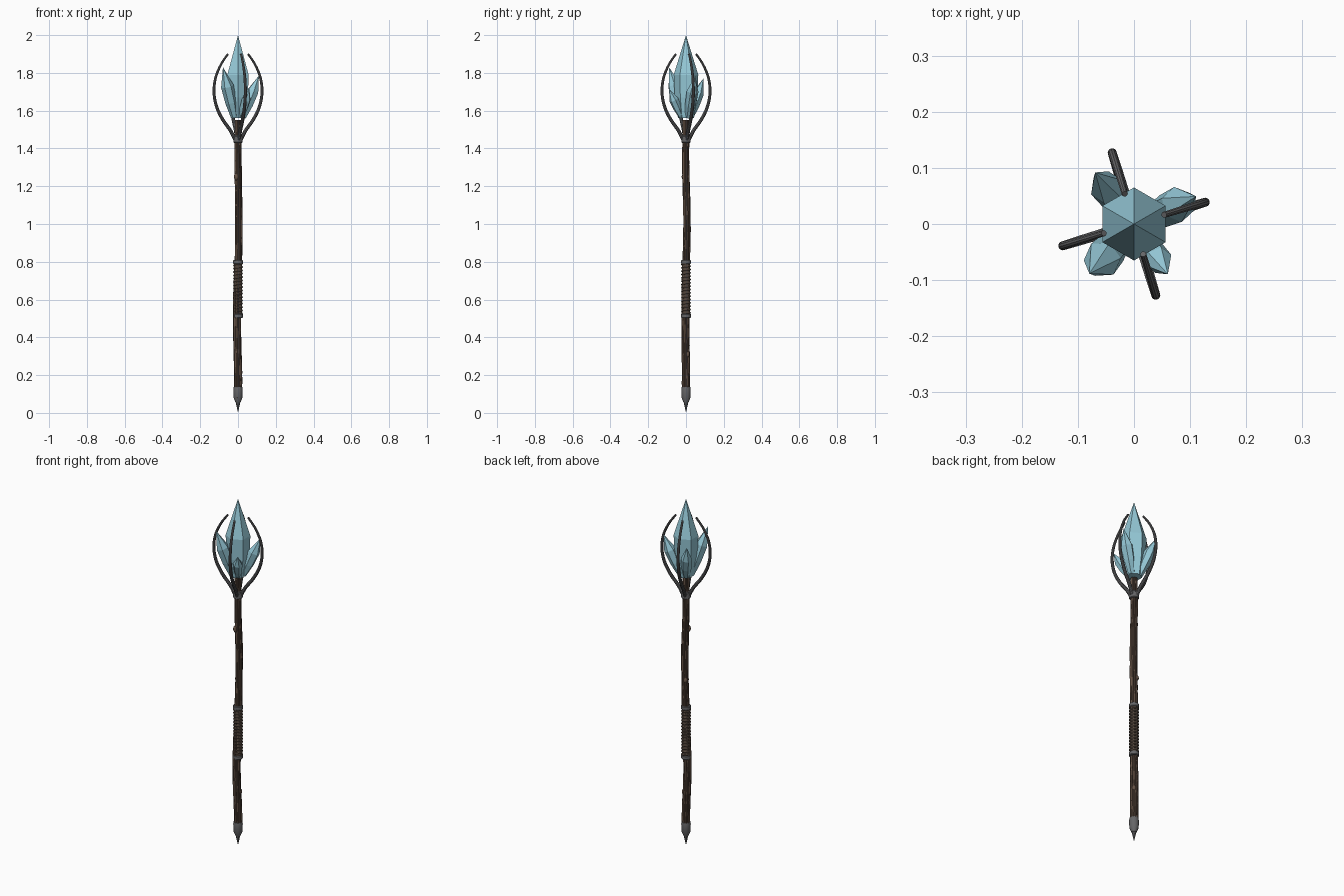
import bpy, bmesh, math, random
from mathutils import Vector

if "Cube" in bpy.data.objects:
    bpy.data.objects.remove(bpy.data.objects["Cube"])

random.seed(4)

def material(name, rgb):
    m = bpy.data.materials.new(name)
    m.diffuse_color = (*rgb, 1)
    m.use_nodes = True
    m.node_tree.nodes["Principled BSDF"].inputs["Base Color"].default_value = m.diffuse_color
    return m

WOOD = material("brown wood", (0.13, 0.085, 0.06))
GROOVE = material("dark bark groove", (0.06, 0.038, 0.028))
LEATHER = material("dark leather", (0.085, 0.06, 0.045))
IRON = material("grey iron", (0.13, 0.13, 0.135))
CRYSTAL = material("pale blue crystal", (0.30, 0.58, 0.68))

def skin(name, rings, mats, smooth=True, pick=None):
    """Skin a list of vertex rings; a ring of one point makes a tip."""
    bm = bmesh.new()
    vs = [[bm.verts.new(p) for p in ring] for ring in rings]
    n = max(len(r) for r in rings)
    for i, (a, b) in enumerate(zip(vs, vs[1:])):
        for j in range(n):
            k = (j + 1) % n
            if len(b) == 1:
                f = bm.faces.new((a[j], a[k], b[0]))
            elif len(a) == 1:
                f = bm.faces.new((a[0], b[k], b[j]))
            else:
                f = bm.faces.new((a[j], a[k], b[k], b[j]))
            if pick:
                f.material_index = pick(i, j)
    for r in (vs[0], vs[-1]):
        if len(r) > 2:
            bm.faces.new(r)
    bmesh.ops.recalc_face_normals(bm, faces=bm.faces)
    me = bpy.data.meshes.new(name)
    bm.to_mesh(me)
    bm.free()
    for m in mats:
        me.materials.append(m)
    ob = bpy.data.objects.new(name, me)
    bpy.context.collection.objects.link(ob)
    if smooth:
        bpy.ops.object.select_all(action='DESELECT')
        ob.select_set(True)
        bpy.context.view_layer.objects.active = ob
        bpy.ops.object.shade_smooth_by_angle(angle=math.radians(35))
    return ob

def ring(c, u, v, r, n, start=0.0):
    if r == 0:
        return [Vector(c)]
    return [Vector(c) + r * (math.cos(t) * u + math.sin(t) * v)
            for t in (start + 2 * math.pi * j / n for j in range(n))]

X, Y = Vector((1, 0, 0)), Vector((0, 1, 0))

def lathe(name, profile, mat, n=20, smooth=True, start=0.0, c=(0, 0)):
    return skin(name, [ring((*c, z), X, Y, r, n, start) for r, z in profile], [mat], smooth)

def tube(name, pts, radii, mat, n=8):
    rings = []
    for i, p in enumerate(pts):
        d = (pts[min(i + 1, len(pts) - 1)] - pts[max(i - 1, 0)]).normalized()
        ref = Vector((0, 0, 1)) if abs(d.z) < 0.5 else Vector((-p.y, p.x, 0)).normalized()
        u = ref.cross(d).normalized()
        rings.append(ring(p, u, d.cross(u), radii[i], n))
    return skin(name, rings, [mat])

def smooth_path(keys, steps):
    """Catmull-Rom through the keys."""
    k = [2 * keys[0] - keys[1]] + keys + [2 * keys[-1] - keys[-2]]
    out = []
    for i in range(1, len(k) - 2):
        a, b, c, d = k[i - 1:i + 3]
        for s in range(steps):
            t = s / steps
            out.append(0.5 * (2 * b + (c - a) * t + (2 * a - 5 * b + 4 * c - d) * t * t
                              + (3 * b - a - 3 * c + d) * t ** 3))
    return out + [keys[-1]]

# Gnarled shaft with lengthwise bark grooves
def sway(z):
    w = max(0.0, min(1, (z - 0.1) / 0.2, (1.45 - z) / 0.2))
    return Vector((0.005 * math.sin(5.5 * z - 4.2) * w, 0.004 * math.sin(6 * z - 4.5) * w, z))

SIDES, ROWS = 24, 75
rings = []
for i in range(ROWS + 1):
    z = 0.08 + 1.47 * i / ROWS
    r0 = 0.0215 - 0.0025 * z
    c, pts = sway(z), []
    for j in range(SIDES):
        t = 2 * math.pi * j / SIDES
        r = r0 + (-0.0025 if j % 3 == 0 else 0.0008) + 0.0012 * math.sin(3 * t + 9 * z) \
            + random.uniform(-0.0006, 0.0006)
        a = t + 0.25 * math.sin(4 * z)
        pts.append(c + r * Vector((math.cos(a), math.sin(a), 0)))
    rings.append(pts)
skin("shaft", rings, [WOOD, GROOVE],
     pick=lambda i, j: 1 if j % 3 == 0 and (i // 6 + j) % 4 else 0)

# Knots on the shaft
for i, (z, ang, r) in enumerate([(1.25, 225, 0.013), (0.31, 45, 0.011), (0.96, 135, 0.011)]):
    t = math.radians(ang)
    c = sway(z) + 0.015 * Vector((math.cos(t), math.sin(t), 0))
    lathe(f"knot_{i + 1}", [(r * math.sin(s * math.pi / 8), z - 1.5 * r * math.cos(s * math.pi / 8))
                            if 0 < s < 8 else (0, z + (1.5 * r if s else -1.5 * r))
                            for s in range(9)], WOOD, 12, c=(c.x, c.y))

# Leather grip: core and wound cord
lathe("grip_core", [(0.021, 0.51), (0.021, 0.80)], LEATHER)
TURNS, PER = 15, 20
cord = []
for i in range(TURNS * PER + 1):
    t = 2 * math.pi * i / PER
    cord.append(Vector((0.0205 * math.cos(t), 0.0205 * math.sin(t), 0.525 + 0.265 * i / (TURNS * PER))))
tube("grip_cord", cord, [0.0055] * len(cord), LEATHER, 6)

# Iron bands around the grip and the collar under the head
def band(name, z0, z1, r):
    b = 0.003
    lathe(name, [(r - b, z0), (r, z0 + b), (r, z1 - b), (r - b, z1)], IRON)

band("grip_band_lower", 0.503, 0.525, 0.026)
band("grip_band_upper", 0.788, 0.81, 0.026)
band("collar", 1.43, 1.465, 0.025)
band("collar_lip", 1.458, 1.472, 0.022)

# Ferrule and spike at the foot
lathe("ferrule", [(0.013, 0.055), (0.024, 0.082), (0.025, 0.125), (0.023, 0.137), (0.018, 0.138)], IRON)
lathe("foot_spike", [(0, 0), (0.013, 0.06)], IRON, 8)

# Four curved prongs around the crystal
profile = [(0.016, 1.445), (0.042, 1.495), (0.086, 1.555), (0.12, 1.625),
           (0.133, 1.70), (0.124, 1.775), (0.094, 1.845), (0.056, 1.90)]
for q in range(4):
    t = math.radians(17 + 90 * q)
    path = smooth_path([Vector((r * math.cos(t), r * math.sin(t), z)) for r, z in profile], 4)
    n = len(path) - 1
    tube(f"prong_{q + 1}", path, [0.0098 - 0.0042 * (i / n) ** 1.5 for i in range(n + 1)], IRON, 10)

# Main six-sided crystal
lathe("main_crystal", [(0.042, 1.56), (0.06, 1.67), (0.065, 1.79), (0, 2.0)],
      CRYSTAL, 6, False, math.pi / 2)

# Leaning side crystals: angle, tip reach, tip height, body radius
for i, (ang, reach, top, r) in enumerate([(24, 0.121, 1.785, 0.032), (127, 0.115, 1.77, 0.030),
                                          (228, 0.119, 1.83, 0.034), (304, 0.108, 1.715, 0.025)]):
    t = math.radians(ang)
    out = Vector((math.cos(t), math.sin(t), 0))
    base, tip = out * 0.028 + Vector((0, 0, 1.565)), out * reach + Vector((0, 0, top))
    d = (tip - base).normalized()
    v = Vector((-out.y, out.x, 0))
    u = v.cross(d)
    skin(f"side_crystal_{i + 1}",
         [ring(base.lerp(tip, f), u, v, r * s, 6, 0.3) for f, s in
          ((0, 0.55), (0.3, 0.9), (0.62, 1), (1, 0))], [CRYSTAL], False)
